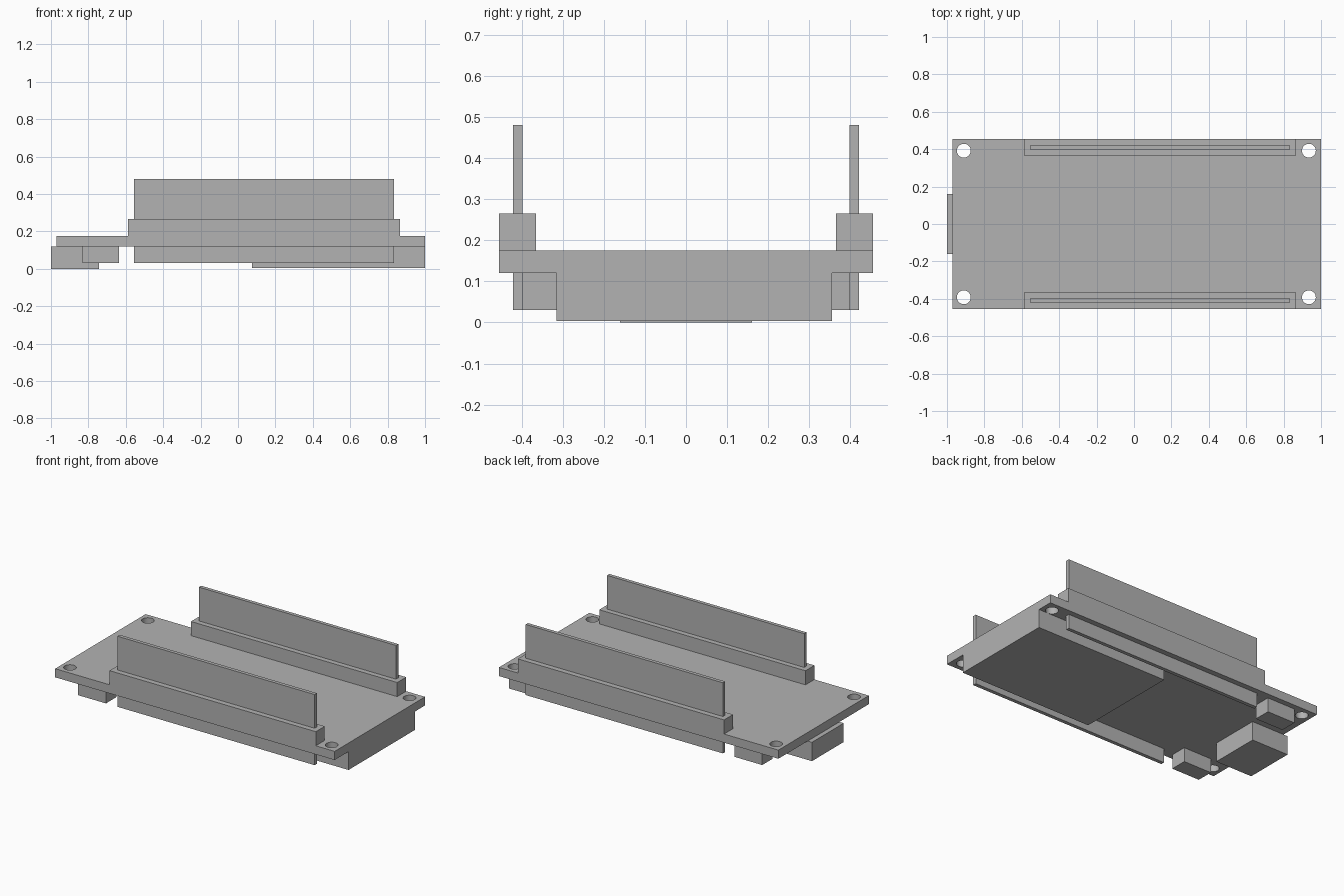
import bpy
import bmesh
from mathutils import Matrix

default = bpy.data.objects.get("Cube")
if default:
    bpy.data.objects.remove(default, do_unlink=True)

# Single grey finish
grey = bpy.data.materials.new("plain_grey")
grey.use_nodes = True
COLOUR = (0.45, 0.45, 0.45, 1)
grey.diffuse_color = COLOUR
grey.node_tree.nodes["Principled BSDF"].inputs["Base Color"].default_value = COLOUR


def add_object(name, bm):
    mesh = bpy.data.meshes.new(name)
    bm.to_mesh(mesh)
    bm.free()
    mesh.materials.append(grey)
    obj = bpy.data.objects.new(name, mesh)
    bpy.context.collection.objects.link(obj)
    return obj


def box(name, xs, ys, zs):
    """Box between the given low and high limits on each axis."""
    bm = bmesh.new()
    spans = (xs, ys, zs)
    centre = [(a + b) / 2 for a, b in spans]
    size = [b - a for a, b in spans]
    bmesh.ops.create_cube(bm, size=1, matrix=Matrix.Translation(centre) @ Matrix.Diagonal((*size, 1)))
    return add_object(name, bm)


# Circuit board with four mounting holes
board = box("circuit_board", (-0.97, 1.0), (-0.455, 0.455), (0.12, 0.175))
bm = bmesh.new()
for x in (-0.91, 0.935):
    for y in (-0.392, 0.392):
        bmesh.ops.create_cone(bm, cap_ends=True, segments=32, radius1=0.037, radius2=0.037,
                              depth=0.2, matrix=Matrix.Translation((x, y, 0.15)))
cutter = add_object("hole_cutter", bm)
cutter.hide_render = True
cut = board.modifiers.new("mounting_holes", 'BOOLEAN')
cut.operation = 'DIFFERENCE'
cut.solver = 'EXACT'
cut.object = cutter
bpy.context.view_layer.objects.active = board
bpy.ops.object.modifier_apply(modifier=cut.name)
bpy.data.objects.remove(cutter, do_unlink=True)

# Smooth hole walls, crisp rims
bpy.ops.object.select_all(action='DESELECT')
board.select_set(True)
bpy.ops.object.shade_smooth_by_angle()

# Header strips, pin rows and push buttons on both long edges
for side, label in ((-1, "front"), (1, "back")):
    def across(inner, outer):
        return tuple(sorted((side * inner, side * outer)))
    box(label + "_header", (-0.587, 0.867), across(0.365, 0.455), (0.175, 0.265))
    box(label + "_pin_row", (-0.555, 0.835), across(0.398, 0.421), (0.03, 0.48))
    box(label + "_button", (-0.832, -0.636), across(0.315, 0.421), (0.03, 0.12))

# Components under the board
box("underside_module", (0.075, 1.0), (-0.315, 0.355), (0.003, 0.12))
box("end_socket", (-1.0, -0.742), (-0.16, 0.16), (0.0, 0.12))
